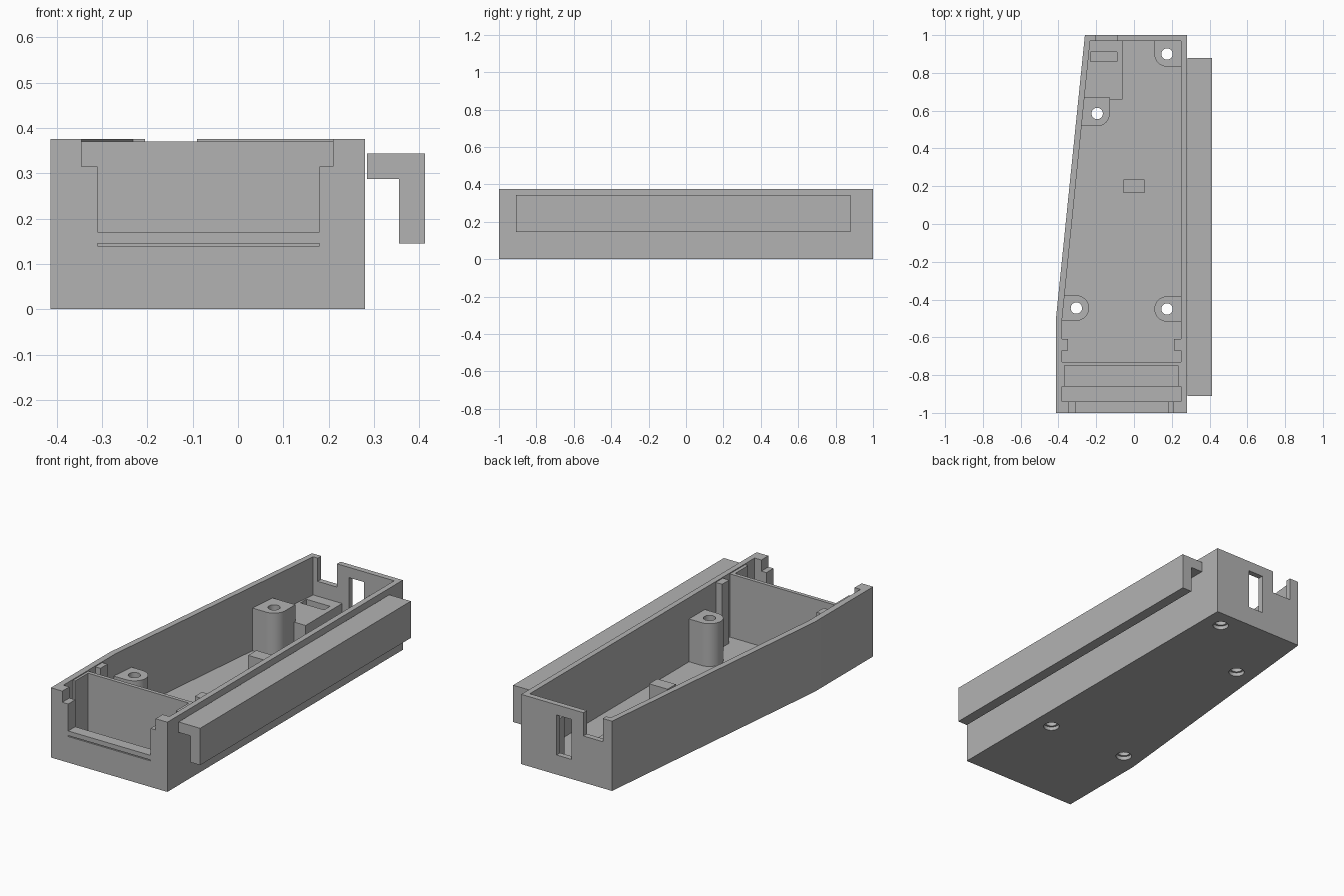
import bpy, bmesh, math

old = bpy.data.objects.get("Cube")
if old:
    bpy.data.objects.remove(old, do_unlink=True)

grey = bpy.data.materials.new("plain grey")
grey.use_nodes = True
colour = (0.45, 0.45, 0.45, 1)
grey.diffuse_color = colour
grey.node_tree.nodes["Principled BSDF"].inputs["Base Color"].default_value = colour


def prism(name, points, z0, z1):
    """Extrude a counter-clockwise plan outline from z0 to z1."""
    bm = bmesh.new()
    face = bm.faces.new([bm.verts.new((x, y, z0)) for x, y in points])
    top = bmesh.ops.extrude_face_region(bm, geom=[face])["geom"]
    bmesh.ops.translate(bm, vec=(0, 0, z1 - z0),
                        verts=[v for v in top if isinstance(v, bmesh.types.BMVert)])
    bmesh.ops.recalc_face_normals(bm, faces=bm.faces)
    mesh = bpy.data.meshes.new(name)
    bm.to_mesh(mesh)
    bm.free()
    mesh.materials.append(grey)
    obj = bpy.data.objects.new(name, mesh)
    bpy.context.collection.objects.link(obj)
    return obj


def box(name, x0, x1, y0, y1, z0, z1):
    return prism(name, [(x0, y0), (x1, y0), (x1, y1), (x0, y1)], z0, z1)


def arc(cx, cy, r, start, end, steps):
    angles = [math.radians(start + (end - start) * i / steps) for i in range(steps + 1)]
    return [(cx + r * math.cos(a), cy + r * math.sin(a)) for a in angles]


def cylinder(name, x, y, r, z0, z1):
    return prism(name, arc(x, y, r, 0, 360, 32)[:-1], z0, z1)


def cut(target, cutter):
    mod = target.modifiers.new("cut", "BOOLEAN")
    mod.operation = "DIFFERENCE"
    mod.solver = "EXACT"
    mod.object = cutter
    bpy.context.view_layer.objects.active = target
    bpy.ops.object.modifier_apply(modifier=mod.name)
    bpy.data.objects.remove(cutter, do_unlink=True)


def smooth(obj):
    bpy.ops.object.select_all(action="DESELECT")
    obj.select_set(True)
    bpy.context.view_layer.objects.active = obj
    bpy.ops.object.shade_smooth_by_angle(angle=math.radians(30))


TOP, FLOOR, BOSS_TOP = 0.375, 0.03, 0.26
L, R = -0.413, 0.28

# Open tray with one tapered side
tray = prism("tray", [(L, -1), (R, -1), (R, 1), (-0.26, 1), (L, -0.5)], 0, TOP)
cut(tray, prism("cavity", [(-0.38, -0.94), (0.25, -0.94), (0.25, 0.97),
                           (-0.232, 0.97), (-0.38, -0.5)], FLOOR, 0.5))

# Stepped front opening and the fine groove beneath it
cut(tray, box("front_opening", -0.31, 0.18, -1.1, -0.9, 0.17, 0.5))
cut(tray, box("front_opening_step", -0.345, 0.21, -1.1, -0.9, 0.315, 0.5))
cut(tray, box("front_groove", -0.31, 0.18, -1.1, -0.99, 0.14, 0.145))

# Rear cable notch and socket window
cut(tray, box("rear_notch", -0.205, -0.09, 0.95, 1.1, 0.25, 0.5))
cut(tray, box("rear_window", -0.02, 0.07, 0.95, 1.1, 0.105, 0.32))

# Screw bosses: plan outlines rounded on their free side
r = 0.067
bosses = [
    ("rear_left_boss", 0.175, 0.90,
     [(0.255, 0.98), (0.108, 0.98)] + arc(0.175, 0.90, r, 180, 270, 12) + [(0.255, 0.833)]),
    ("rear_right_boss", -0.195, 0.585,
     [(-0.265, 0.67), (-0.285, 0.518)] + arc(-0.195, 0.585, r, 270, 360, 12) + [(-0.128, 0.67)]),
    ("front_right_boss", -0.305, -0.445,
     [(-0.385, -0.378), (-0.385, -0.512)] + arc(-0.305, -0.445, r, -90, 90, 24)),
    ("front_left_boss", 0.175, -0.45,
     [(0.255, -0.517), (0.255, -0.383)] + arc(0.175, -0.45, r, 90, 270, 24)),
]
for name, x, y, outline in bosses:
    boss = prism(name, outline, 0.025, BOSS_TOP)
    cut(boss, cylinder("screw_hole", x, y, 0.03, -0.1, 0.5))
    smooth(boss)
    cut(tray, cylinder("screw_hole", x, y, 0.03, -0.1, 0.1))
    cut(tray, cylinder("screw_recess", x, y, 0.04, -0.1, 0.02))
smooth(tray)

# Rear platform with its slot
platform = prism("rear_platform", [(-0.272, 0.66), (-0.06, 0.66), (-0.06, 0.975),
                                   (-0.24, 0.975)], 0.025, 0.17)
cut(platform, box("platform_slot", -0.23, -0.09, 0.86, 0.91, 0.06, 0.3))

# Floor block, partition and its retaining ribs
box("floor_block", -0.055, 0.055, 0.165, 0.235, 0.025, 0.2)
box("partition", -0.385, 0.255, -0.75, -0.73, 0.025, 0.37)
box("right_rib", -0.385, -0.35, -0.67, -0.61, 0.025, 0.37)
box("left_rib", 0.212, 0.255, -0.67, -0.61, 0.025, 0.37)

# Front bay: raised sill floor and thin side cheeks
box("bay_ledge", -0.385, 0.255, -0.945, -0.86, 0.025, 0.06)
box("right_cheek", -0.385, -0.367, -0.86, -0.745, 0.025, 0.37)
box("left_cheek", 0.232, 0.255, -0.86, -0.745, 0.025, 0.37)

# Side rail with an L section: profile in x and z, extruded along y
rail = prism("side_rail", [(0.284, 0.287), (0.355, 0.287), (0.355, 0.145),
                           (0.412, 0.145), (0.412, 0.343), (0.284, 0.343)], -0.88, 0.91)
rail.rotation_euler = (math.radians(90), 0, 0)
